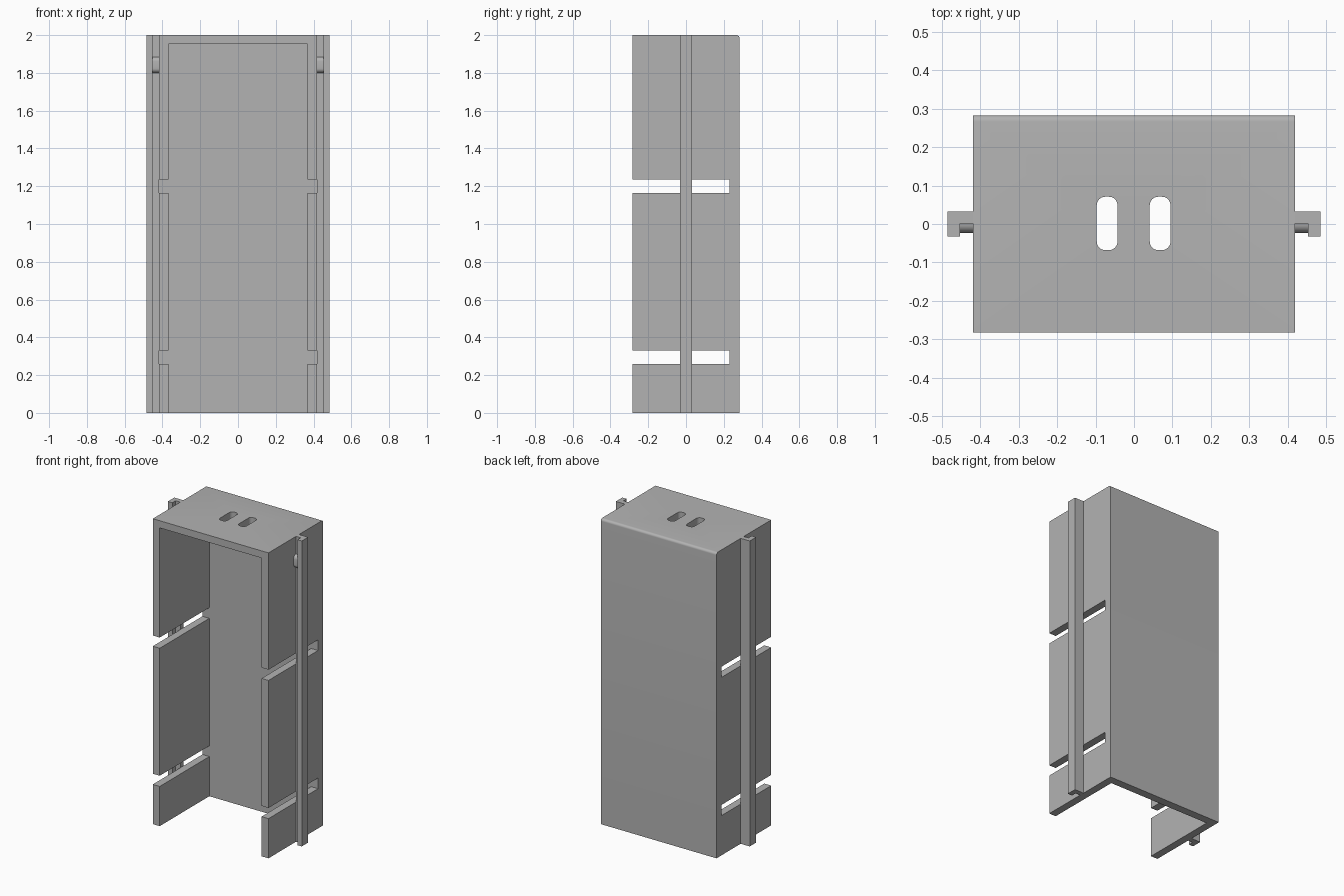
import bpy
import bmesh
from math import radians, sin, cos
from mathutils import Matrix, Vector

if "Cube" in bpy.data.objects:
    bpy.data.objects.remove(bpy.data.objects["Cube"], do_unlink=True)

grey = bpy.data.materials.new("plain grey")
grey.use_nodes = True
colour = (0.45, 0.45, 0.45, 1)
grey.diffuse_color = colour
grey.node_tree.nodes["Principled BSDF"].inputs["Base Color"].default_value = colour

# Main dimensions
HALF_W, HALF_D, HEIGHT, WALL = 0.419, 0.283, 2.0, 0.05
RAIL_X, RAIL_Y, RAIL_T = 0.485, 0.033, 0.032
BACK_IN = 0.23


def finish(name, bm):
    bmesh.ops.recalc_face_normals(bm, faces=bm.faces)
    mesh = bpy.data.meshes.new(name)
    bm.to_mesh(mesh)
    bm.free()
    mesh.materials.append(grey)
    obj = bpy.data.objects.new(name, mesh)
    bpy.context.collection.objects.link(obj)
    return obj


def box(name, x, y, z, round_edge=None, radius=0.0):
    """Box from ranges; edges chosen by round_edge are rounded."""
    bm = bmesh.new()
    size = Vector((x[1] - x[0], y[1] - y[0], z[1] - z[0]))
    mid = Vector((sum(x), sum(y), sum(z))) / 2
    bmesh.ops.create_cube(bm, size=1, matrix=Matrix.Translation(mid) @ Matrix.Diagonal(size).to_4x4())
    if round_edge:
        edges = [e for e in bm.edges if round_edge(*(v.co for v in e.verts))]
        bmesh.ops.bevel(bm, geom=edges, offset=radius, segments=6, profile=0.5, affect='EDGES')
    return finish(name, bm)


def prism(name, outline, axis, start, depth):
    """Extrude an outline of points along an axis."""
    bm = bmesh.new()
    place = (lambda a, b: (a, b, start)) if axis == 'Z' else (lambda a, b: (start, a, b))
    face = bm.faces.new([bm.verts.new(place(a, b)) for a, b in outline])
    moved = bmesh.ops.extrude_face_region(bm, geom=[face])["geom"]
    shift = Vector((0, 0, depth)) if axis == 'Z' else Vector((depth, 0, 0))
    bmesh.ops.translate(bm, verts=[g for g in moved if isinstance(g, bmesh.types.BMVert)], vec=shift)
    return finish(name, bm)


def upright(a, b):
    return abs(a.z - b.z) > 0.01


def top_back(a, b):
    return min(a.z, b.z) > HEIGHT - 0.01 and min(a.y, b.y) > HALF_D - 0.01


def smooth(obj):
    bpy.ops.object.select_all(action='DESELECT')
    obj.select_set(True)
    bpy.context.view_layer.objects.active = obj
    bpy.ops.object.shade_smooth_by_angle(angle=radians(30))


# Housing block with a softened upper back edge
housing = box("housing", (-HALF_W, HALF_W), (-HALF_D, HALF_D), (0, HEIGHT), top_back, 0.016)

# Cavity open at front and bottom, side slots, vents in the top
inner = HALF_W - WALL
cutters = [box("cavity_cutter", (-inner, inner), (-0.5, BACK_IN), (-0.5, HEIGHT - 0.047))]
for low, high in ((0.26, 0.33), (1.165, 1.235)):
    cutters.append(box("slot_cutter", (-0.6, 0.6), (-0.5, BACK_IN), (low, high)))
for x in (-0.07, 0.068):
    cutters.append(box("vent_cutter", (x - 0.027, x + 0.027), (-0.068, 0.071),
                       (HEIGHT - 0.2, HEIGHT + 0.1), upright, 0.022))

for cutter in cutters:
    cutter.hide_render = True
    mod = housing.modifiers.new("cut", 'BOOLEAN')
    mod.operation = 'DIFFERENCE'
    mod.solver = 'EXACT'
    mod.object = cutter
    bpy.context.view_layer.objects.active = housing
    bpy.ops.object.modifier_apply(modifier=mod.name)
    bpy.data.objects.remove(cutter, do_unlink=True)
smooth(housing)

# Hooked rails on both sides, each with a rounded stop near the top
for side, s in (("left", 1), ("right", -1)):
    web_y = RAIL_Y - RAIL_T
    flange_x = RAIL_X - RAIL_T
    outline = [(HALF_W, RAIL_Y), (RAIL_X, RAIL_Y), (RAIL_X, -RAIL_Y),
               (flange_x, -RAIL_Y), (flange_x, web_y), (HALF_W, web_y)]
    prism(side + "_rail", [(s * x, y) for x, y in outline], 'Z', 0, HEIGHT)

    r, low, high = 0.024, 1.80, 1.885
    arc = [radians(15 * i) for i in range(7)]
    stop = [(web_y - r * sin(t), low + r - r * cos(t)) for t in arc]
    stop += [(web_y - r * cos(t), high - r + r * sin(t)) for t in arc]
    smooth(prism(side + "_rail_stop", stop, 'X', s * HALF_W, s * (flange_x - HALF_W)))
